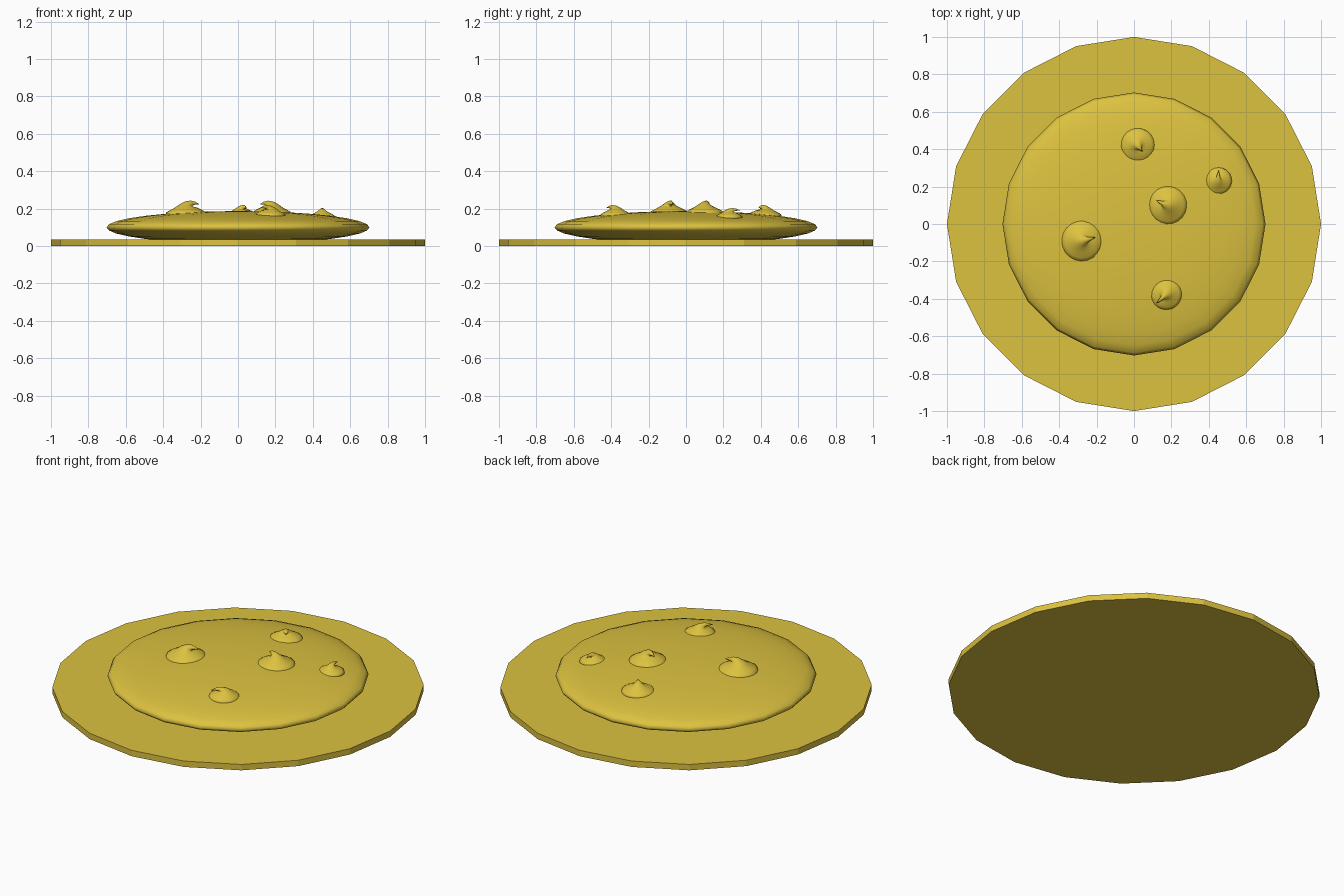
import bpy, bmesh
from math import sin, cos, pi, sqrt, atan2
from mathutils import Vector

if "Cube" in bpy.data.objects:
    bpy.data.objects.remove(bpy.data.objects["Cube"])


def material(name, color):
    m = bpy.data.materials.new(name)
    m.diffuse_color = color
    m.use_nodes = True
    m.node_tree.nodes["Principled BSDF"].inputs["Base Color"].default_value = m.diffuse_color
    return m


GOLD = material("golden", (0.72, 0.54, 0.05, 1))


def lofted(name, rings, sides, smooth):
    # rings: (centre, radius, side axis, front axis)
    bm = bmesh.new()
    loops = []
    for c, r, u, v in rings:
        loops.append([bm.verts.new(c + r * (cos(2 * pi * i / sides) * u + sin(2 * pi * i / sides) * v))
                      for i in range(sides)])
    for a, b in zip(loops, loops[1:]):
        for i in range(sides):
            j = (i + 1) % sides
            bm.faces.new((a[i], a[j], b[j], b[i]))
    bm.faces.new(loops[0][::-1])
    bm.faces.new(loops[-1])
    bmesh.ops.recalc_face_normals(bm, faces=bm.faces)
    for f in bm.faces:
        f.smooth = smooth
    me = bpy.data.meshes.new(name)
    bm.to_mesh(me)
    bm.free()
    ob = bpy.data.objects.new(name, me)
    bpy.context.collection.objects.link(ob)
    me.materials.append(GOLD)
    return ob


X, Y, Z = Vector((1, 0, 0)), Vector((0, 1, 0)), Vector((0, 0, 1))

# flat twenty-sided plate
lofted("plate", [(Z * z, 1.0, X, Y) for z in (0, 0.035)], 20, False)

# flattened ellipsoid biscuit
R, H, MID = 0.703, 0.087, 0.1
steps = 16
rings = []
for k in range(steps + 1):
    a = -pi / 2 + pi * k / steps
    rings.append((Z * (MID + H * sin(a)), max(R * cos(a), 0.003), X, Y))
lofted("biscuit", rings, 20, True)

# drops with curled tips: centre x, y, radius, peak z, tip x, y
drops = [
    (0.02, 0.42, 0.095, 0.213, 0.045, 0.388),
    (0.45, 0.23, 0.075, 0.198, 0.452, 0.288),
    (0.18, 0.10, 0.108, 0.235, 0.120, 0.125),
    (-0.277, -0.09, 0.115, 0.235, -0.208, -0.072),
    (0.172, -0.375, 0.087, 0.213, 0.120, -0.425),
]
# path fraction towards the tip, height fraction, radius fraction, lean angle
profile = [
    (0, -0.45, 1.0, 0), (0, 0.0, 0.93, 0), (0, 0.2, 0.78, 0), (0, 0.45, 0.54, 0),
    (0.03, 0.68, 0.33, 0.2), (0.2, 0.84, 0.2, 0.6), (0.42, 0.91, 0.125, 1.2),
    (0.68, 0.90, 0.075, 1.6), (1.0, 0.80, 0.01, 1.9),
]
for n, (x, y, r, top, tx, ty) in enumerate(drops, 1):
    base = MID + H * sqrt(1 - (x * x + y * y) / R ** 2)
    h = top - base
    reach = Vector((tx - x, ty - y, 0))
    d = reach.normalized()
    side = Z.cross(d)
    rings = []
    for p, q, s, lean in profile:
        centre = Vector((x, y, base + q * h)) + reach * p
        rings.append((centre, r * s, d * cos(lean) - Z * sin(lean), side))
    lofted(f"drop_{n}", rings, 20, True)
